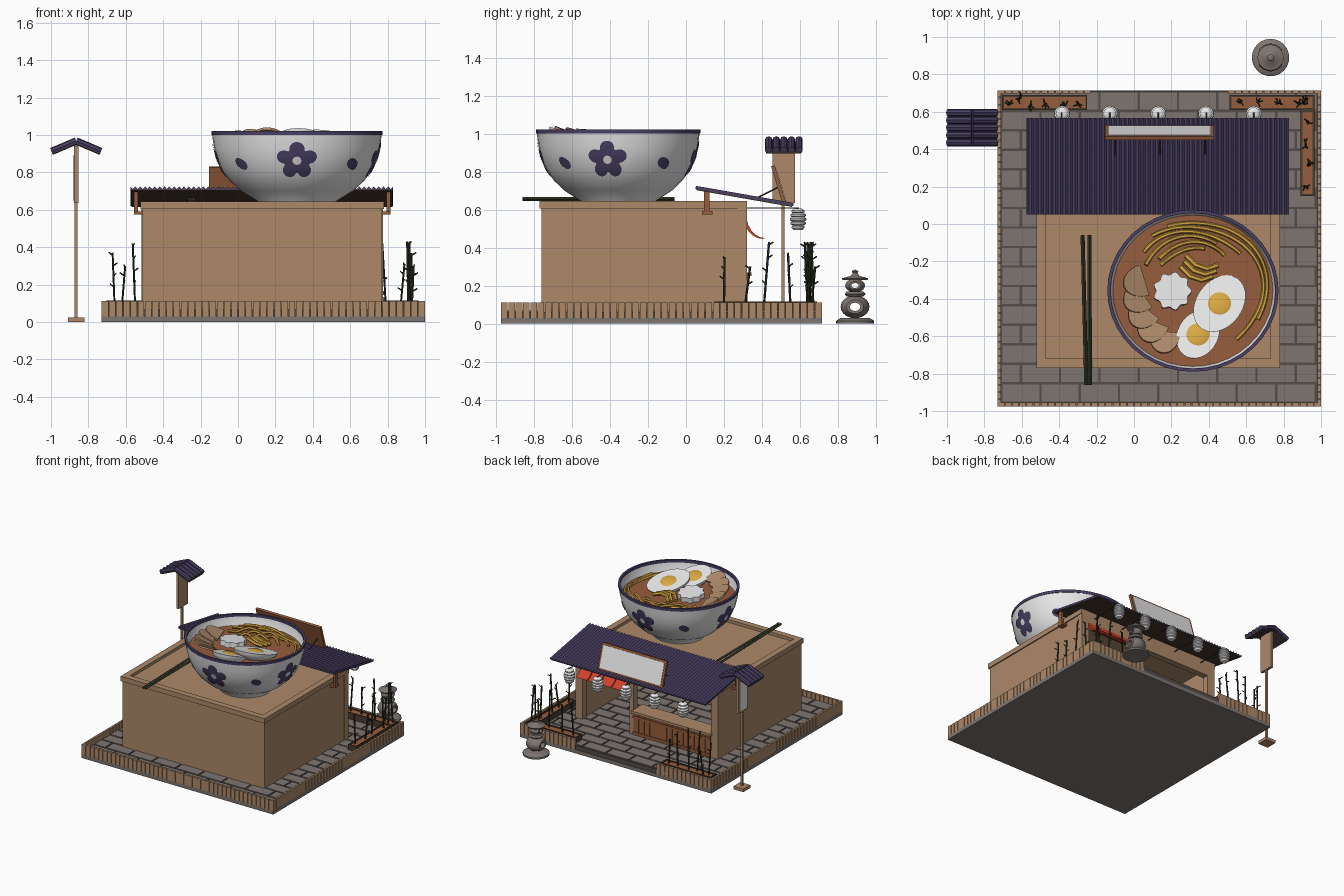
import bpy, bmesh, math, random
from mathutils import Matrix, Vector

if "Cube" in bpy.data.objects:
    bpy.data.objects.remove(bpy.data.objects["Cube"])
random.seed(4)
pi, sin, cos, rad = math.pi, math.sin, math.cos, math.radians

def colour(name, r, g, b):
    m = bpy.data.materials.new(name)
    lin = [((c / 255 + .055) / 1.055) ** 2.4 for c in (r, g, b)]
    m.diffuse_color = (*lin, 1)
    m.use_nodes = True
    m.node_tree.nodes["Principled BSDF"].inputs["Base Color"].default_value = m.diffuse_color
    return m

TAN = colour("tan wood", 172, 137, 105)
STONE = colour("grey stone", 126, 117, 112)
GROUT = colour("dark grout", 84, 77, 73)
PURPLE = colour("indigo", 74, 64, 100)
BROWN = colour("red brown", 150, 93, 60)
DARK = colour("dark brown", 74, 58, 47)
WHITE = colour("white", 235, 235, 235)
YOLK = colour("egg yellow", 216, 168, 66)
RED = colour("curtain red", 208, 66, 46)
GREEN = colour("dark green", 50, 56, 40)

def finish(name, bm, mat, mtx=None, smooth=False):
    bmesh.ops.remove_doubles(bm, verts=bm.verts, dist=1e-5)
    bmesh.ops.recalc_face_normals(bm, faces=bm.faces)
    if mtx:
        bm.transform(mtx)
    me = bpy.data.meshes.new(name)
    bm.to_mesh(me)
    bm.free()
    me.materials.append(mat)
    ob = bpy.data.objects.new(name, me)
    bpy.context.collection.objects.link(ob)
    if smooth:
        bpy.ops.object.select_all(action='DESELECT')
        ob.select_set(True)
        bpy.context.view_layer.objects.active = ob
        bpy.ops.object.shade_smooth_by_angle(angle=rad(40))
    return ob

def boxes(name, mat, *bs, mtx=None):
    """Boxes given as x0, x1, y0, y1, z0, z1."""
    bm = bmesh.new()
    for x0, x1, y0, y1, z0, z1 in bs:
        m = Matrix.Translation(((x0 + x1) / 2, (y0 + y1) / 2, (z0 + z1) / 2)) @ Matrix.Diagonal((x1 - x0, y1 - y0, z1 - z0, 1))
        v = bmesh.ops.create_cube(bm, size=1, matrix=m)
    me = bpy.data.meshes.new(name)
    if mtx:
        bm.transform(mtx)
    bm.to_mesh(me)
    bm.free()
    me.materials.append(mat)
    bpy.context.collection.objects.link(bpy.data.objects.new(name, me))

def lathe(name, mat, prof, mtx=None, n=32, closed=False):
    bm = bmesh.new()
    rings = [[bm.verts.new((r * cos(2 * pi * i / n), r * sin(2 * pi * i / n), z)) for i in range(n)] for r, z in prof]
    for a, b in zip(rings, rings[1:] + (rings[:1] if closed else [])) if closed else zip(rings, rings[1:]):
        for i in range(n):
            bm.faces.new((a[i], a[(i + 1) % n], b[(i + 1) % n], b[i]))
    return finish(name, bm, mat, mtx, True)

def prism(name, mat, pts, z0, z1, mtx=None):
    bm = bmesh.new()
    f = bm.faces.new([bm.verts.new((x, y, z0)) for x, y in pts])
    r = bmesh.ops.extrude_face_region(bm, geom=[f])
    bmesh.ops.translate(bm, vec=(0, 0, z1 - z0), verts=[g for g in r['geom'] if isinstance(g, bmesh.types.BMVert)])
    return finish(name, bm, mat, mtx)

def tubes(name, mat, paths, r, n=6):
    bm = bmesh.new()
    for path in paths:
        p = [Vector(q) for q in path]
        rings = []
        for i, q in enumerate(p):
            t = (p[min(i + 1, len(p) - 1)] - p[max(i - 1, 0)]).normalized()
            s = t.cross(Vector((0, 0, 1)) if abs(t.z) < .8 else Vector((1, 0, 0))).normalized()
            u = s.cross(t)
            rings.append([bm.verts.new(q + r * (s * cos(2 * pi * k / n) + u * sin(2 * pi * k / n))) for k in range(n)])
        for a, b in zip(rings, rings[1:]):
            for k in range(n):
                bm.faces.new((a[k], a[(k + 1) % n], b[(k + 1) % n], b[k]))
        bm.faces.new(rings[0])
        bm.faces.new(rings[-1])
    return finish(name, bm, mat, None, True)

def T(x, y, z):
    return Matrix.Translation((x, y, z))

def R(deg, ax):
    return Matrix.Rotation(rad(deg), 4, ax)

# Ground slab, paving in running bond, picket edging
boxes("base_slab", STONE, (-.73, 1, -.975, .715, 0, .03))
boxes("paving_bed", GROUT, (-.715, .985, -.96, .71, .03, .062))
tiles = []
for j in range(16):
    y0 = -.955 + j * .104
    x = -.71 - (j % 2) * .105
    while x < .98:
        tiles.append((max(x, -.712) + .006, min(x + .21, .982) - .006, y0 + .006, y0 + .098, .05, .07))
        x += .21
boxes("paving_tiles", STONE, *[t for t in tiles if t[1] - t[0] > .02])
pick = []
for i in range(45):
    x = -.73 + i * 1.73 / 45
    pick.append((x + .002, x + .0365, -.975, -.955, .03, .112))
    if x < -.26 or x > .5:
        pick.append((x + .002, x + .0365, .697, .715, .03, .112))
for i in range(44):
    y = -.975 + i * 1.69 / 44
    pick += [(-.73, -.712, y + .002, y + .0365, .03, .112), (.982, 1, y + .002, y + .0365, .03, .112)]
boxes("picket_edging", TAN, *pick)

# Shop walls, shopfront frame and roof with raised rim
boxes("shop_walls", TAN, (-.51, .77, -.76, -.71, .06, .61), (-.51, -.46, -.71, .27, .06, .61), (.72, .77, -.71, .27, .06, .61))
boxes("shopfront_frame", TAN, (-.515, -.45, .27, .32, .06, .61), (.71, .775, .27, .32, .06, .61),
      (-.45, .71, .27, .32, .52, .61), (.25, .285, .27, .32, .06, .52))
boxes("roof_deck", TAN, (-.5, .76, -.75, .31, .59, .622))
boxes("roof_rim", TAN, (-.52, .78, -.77, -.72, .605, .645), (-.52, .78, .27, .32, .605, .645),
      (-.52, -.47, -.72, .27, .605, .645), (.73, .78, -.72, .27, .605, .645))
boxes("counter_planks", BROWN, *[(-.45 + i * .05, -.404 + i * .05, .275, .325, .06, .25) for i in range(14)])
boxes("counter_backing", DARK, (-.45, .25, .25, .28, .06, .25))
boxes("counter_top", TAN, (-.46, .255, .2, .345, .25, .27))
boxes("counter_rail", BROWN, (-.45, .25, .32, .332, .21, .228), (-.45, .25, .32, .332, .08, .098))

# Curved door curtain in four panels
arc = [(.315 + .1 * (1 - cos(t * pi / 2 / 6)), .585 - .135 * sin(t * pi / 2 / 6)) for t in range(7)]
arc += [(y - .012 + .006 * i / 6 - .006, z - .004) for i, (y, z) in reversed(list(enumerate(arc)))]
YZ = Matrix(((0, 0, 1, 0), (1, 0, 0, 0), (0, 1, 0, 0), (0, 0, 0, 1)))
for k in range(4):
    prism(f"door_curtain_{k}", RED, arc, .29 + k * .107, .39 + k * .107, YZ)

# Corrugated awning, board under it, brackets
slope = math.hypot(.515, .09)
up, back = Vector((0, .09, .515)) / slope, Vector((0, -.515, .09)) / slope
A = Matrix(((1, up.x, back.x, 0), (0, up.y, back.y, .565), (0, up.z, back.z, .622), (0, 0, 0, 1)))
N = 54 * 4
wave = [(-.575 + 1.405 * i / N, .006 + .007 * cos(2 * pi * i / 4)) for i in range(N + 1)]
prism("awning_tiles", PURPLE, wave + [(.83, -.003), (-.575, -.003)], 0, slope, A)
boxes("awning_board", DARK, (-.57, .825, -.009, -.003, .005, slope - .005), mtx=A)
for s, x in ((-1, -.51), (1, .77)):
    xo = x + s * .045
    lo, hi = sorted((x, xo))
    a, b = sorted((xo, xo - s * .02))
    boxes("awning_bracket", BROWN, (lo, hi, .085, .14, .575, .592), (a, b, .095, .125, .58, .695))

# Tilted sign on the awning
S = T(.137, .49, .73) @ R(-17 + 34, 'X')
boxes("sign_board", BROWN, (-.292, .292, -.012, .008, -.105, .105), mtx=S)
boxes("sign_panel", WHITE, (-.275, .275, .006, .012, -.088, .088), mtx=S)
tubes("sign_struts", DARK, [[(x, .37, .66), (x, .49, .72)] for x in (-.1, .14, .38)], .005)

# Paper lanterns on rods
for x in (-.385, -.13, .13, .385, .64):
    prof = [(0, .492), (.024, .492)]
    for k in range(5):
        z, r = .497 + k * .021, (.034, .041, .043, .041, .034)[k]
        prof += [(r - .008, z), (r, z + .006), (r, z + .014), (r - .008, z + .02)]
    lathe("paper_lantern", WHITE, prof + [(.02, .605), (0, .605)], T(x, .59, 0), 16)
tubes("lantern_rods", DARK, [[(x, .31, .608), (x, .595, .608)] for x in (-.385, -.13, .13, .385, .64)], .004)

# Planters with bamboo
for x0, x1, y0, y1 in ((-.705, -.25, .61, .69), (.51, .965, .61, .69), (.89, .965, .15, .61)):
    boxes("planter_frame", DARK, (x0, x1, y0, y0 + .01, .06, .115), (x0, x1, y1 - .01, y1, .06, .115),
          (x0, x0 + .01, y0, y1, .06, .115), (x1 - .01, x1, y0, y1, .06, .115))
    boxes("planter_soil", BROWN, (x0 + .01, x1 - .01, y0 + .01, y1 - .01, .06, .108))
stalks, twigs = [], []
for x, y, h in ((-.66, .65, .37), (-.62, .66, .3), (-.55, .64, .42), (-.48, .65, .43), (-.38, .65, .36), (-.3, .65, .3),
                (.56, .65, .38), (.66, .65, .33), (.79, .64, .42), (.87, .65, .31), (.91, .64, .43), (.93, .67, .42),
                (.92, .2, .35), (.93, .31, .3), (.92, .41, .43), (.93, .55, .37)):
    dx, dy = random.uniform(-.02, .02), random.uniform(-.02, .03)
    stalks.append([(x, y, .09), (x + dx, y + dy, h)])
    for k in range(4):
        f, a = .35 + .2 * k, random.uniform(0, 6.28)
        p = Vector((x + dx * f, y + dy * f, .09 + (h - .09) * f))
        twigs.append([p, p + Vector((.025 * cos(a), .025 * sin(a), .016))])
tubes("bamboo_stalks", GREEN, stalks, .006)
tubes("bamboo_twigs", GREEN, twigs, .004, 4)

# Chopsticks resting on the roof
tubes("chopsticks", GREEN, [[(-.275, -.06, .655), (-.255, -.86, .655)], [(-.238, -.06, .655), (-.236, -.86, .655)]], .011, 4)

# Giant bowl
CX, CY, SY = .315, -.357, .945
B = T(CX, CY, 0) @ Matrix.Diagonal((1, SY, 1, 1))
OUT = [(.21, .645), (.3, .7), (.36, .755), (.4, .81), (.43, .88), (.445, .94), (.454, 1.005)]
lathe("bowl", WHITE, [(0, .622), (.2, .622)] + OUT + [(.442, 1.005), (.425, .92), (.3, .74), (0, .7)], B, 40)
lathe("bowl_rim", PURPLE, [(.44, 1), (.457, 1), (.458, 1.022), (.44, 1.022)], B, 40, True)
lathe("broth", BROWN, [(0, .935), (.432, .935), (.42, .91), (0, .91)], B, 40)

def bowl_r(z):
    for (r0, z0), (r1, z1) in zip(OUT, OUT[1:]):
        if z <= z1:
            return r0 + (r1 - r0) * (z - z0) / (z1 - z0)
    return OUT[-1][0]

def decal(name, mat, deg, zc, shape, off, n=50):
    """Thin painted shape wrapped on the bowl."""
    bm = bmesh.new()
    rings = []
    for k in range(6):
        ring = []
        for i in range(n):
            a = 2 * pi * i / n
            u, v = shape(a) * cos(a) * k / 5, shape(a) * sin(a) * k / 5
            z = zc + v * .93
            t, r = rad(deg) + u / .42, bowl_r(z) + off
            ring.append(bm.verts.new((r * cos(t), r * sin(t), z)))
        rings.append(ring)
    for a, b in zip(rings, rings[1:]):
        for i in range(n):
            bm.faces.new((a[i], a[(i + 1) % n], b[(i + 1) % n], b[i]))
    finish(name, bm, mat, B, True)

for d in (-90, -8, 84, 180):
    decal("bowl_flower", PURPLE, d, .862, lambda a: .108 * (.48 + .52 * abs(cos(2.5 * (a - pi / 2))) ** .6), .005)
    decal("flower_centre", WHITE, d, .862, lambda a: .024, .008, 12)
    decal("bowl_petal", PURPLE, d + 45, .845, lambda a: .036 + .007 * cos(2 * a + 1), .005, 16)

# Noodles and bamboo shoots
def loop(a0, a1, r, ph, z):
    return [(CX + (r + .012 * sin(3 * rad(a0 + (a1 - a0) * i / 28) + ph)) * cos(rad(a0 + (a1 - a0) * i / 28)),
             CY + SY * (r + .012 * sin(3 * rad(a0 + (a1 - a0) * i / 28) + ph)) * sin(rad(a0 + (a1 - a0) * i / 28)),
             z + .012 * sin(i * .5 + ph)) for i in range(29)]
tubes("noodles", YOLK, [loop(110, -25, .395, 0, .945), loop(125, -50, .37, .6, .95), loop(140, 40, .335, 1.5, .95),
                        loop(150, 65, .3, 2.5, .955), loop(135, 50, .265, 3.5, .95), loop(140, 75, .235, 4.2, .945)], .011)
tubes("bamboo_shoots", YOLK, [[(.27 + dx, -.2 + dy, .955), (.32 + dx, -.25 + dy, .975), (.38 + dx, -.27 + dy, .97), (.44 + dx, -.25 + dy, .955)]
                              for dx, dy in ((0, 0), (.01, .03), (-.02, -.03))], .014)

# Egg halves
for x, y, z, tilt, turn, rx, ry in ((.457, -.425, .985, -16, -33, .125, .17), (.342, -.59, .995, -18, -25, .11, .14)):
    M = T(x, y, z) @ R(tilt, 'X') @ R(turn, 'Z')
    lathe("egg_white", WHITE, [(0, 0), (1, 0), (.96, -.3), (.75, -.65), (.4, -.92), (0, -1)], M @ Matrix.Diagonal((rx, ry, .075, 1)), 28)
    lathe("egg_yolk", YOLK, [(0, .009), (.045, .008), (.062, 0), (0, -.002)], M, 24)

# Scalloped fish cake
prism("fish_cake", WHITE, [((.095 + .008 * cos(9 * a)) * cos(a), (.095 + .008 * cos(9 * a)) * sin(a))
      for a in (2 * pi * i / 72 for i in range(72))], -.02, .02, T(.205, -.36, .968) @ R(-6, 'X'))

# Fanned meat slices
half = [(.085 * cos(pi * i / 14), .125 * sin(pi * i / 14) - .05) for i in range(15)]
for k in range(5):
    a = 172 + k * 17
    t = rad(a)
    prism("meat_slice", TAN, half, 0, .014, T(CX + .31 * cos(t), CY + .31 * sin(t), .965 + .008 * k) @ R(a - 90 + 25, 'Z') @ R(24, 'X'))

# Roadside sign post with small gabled roof
boxes("post_base", TAN, (-.91, -.82, .47, .56, 0, .025))
boxes("sign_post", TAN, (-.873, -.857, .503, .519, .02, .95))
boxes("post_board", TAN, (-.876, -.854, .455, .575, .635, .94))
boxes("post_panel", WHITE, (-.881, -.875, .468, .562, .65, .89))
tubes("post_roof_tiles", PURPLE, [[(-.865, .435 + k * .04, .968), (-.865 + s * .132, .435 + k * .04, .912)] for k in range(5) for s in (-1, 1)], .0195, 8)
for s in (-1, 1):
    boxes("post_roof_board", DARK, (-.068, .068, .42, .605, -.006, .004), mtx=T(-.865 + s * .066, 0, .928) @ R(s * 23, 'Y'))

# Stone garden lantern
L = T(.73, .89, 0)
lathe("lantern_foot", STONE, [(0, 0), (.1, 0), (.1, .014), (.075, .03), (0, .03)], L, 24)
for z, ry, rz in ((.088, .076, .06), (.2, .052, .036)):
    prof = [(.36, -.8), (.6, -.8), (.85, -.5), (1, 0), (.85, .5), (.6, .8), (.36, .8)]
    lathe("hollow_stone", STONE, prof, L @ T(0, 0, z) @ Matrix.Diagonal((ry, ry, rz, 1)) @ R(90, 'Y'), 20, True)
lathe("lantern_collar", STONE, [(0, .143), (.045, .143), (.055, .155), (.045, .168), (0, .168)], L, 20)
lathe("lantern_cap", STONE, [(0, .23), (.065, .23), (.07, .238), (.025, .25), (.012, .265), (.018, .275), (0, .285)], L, 16)
